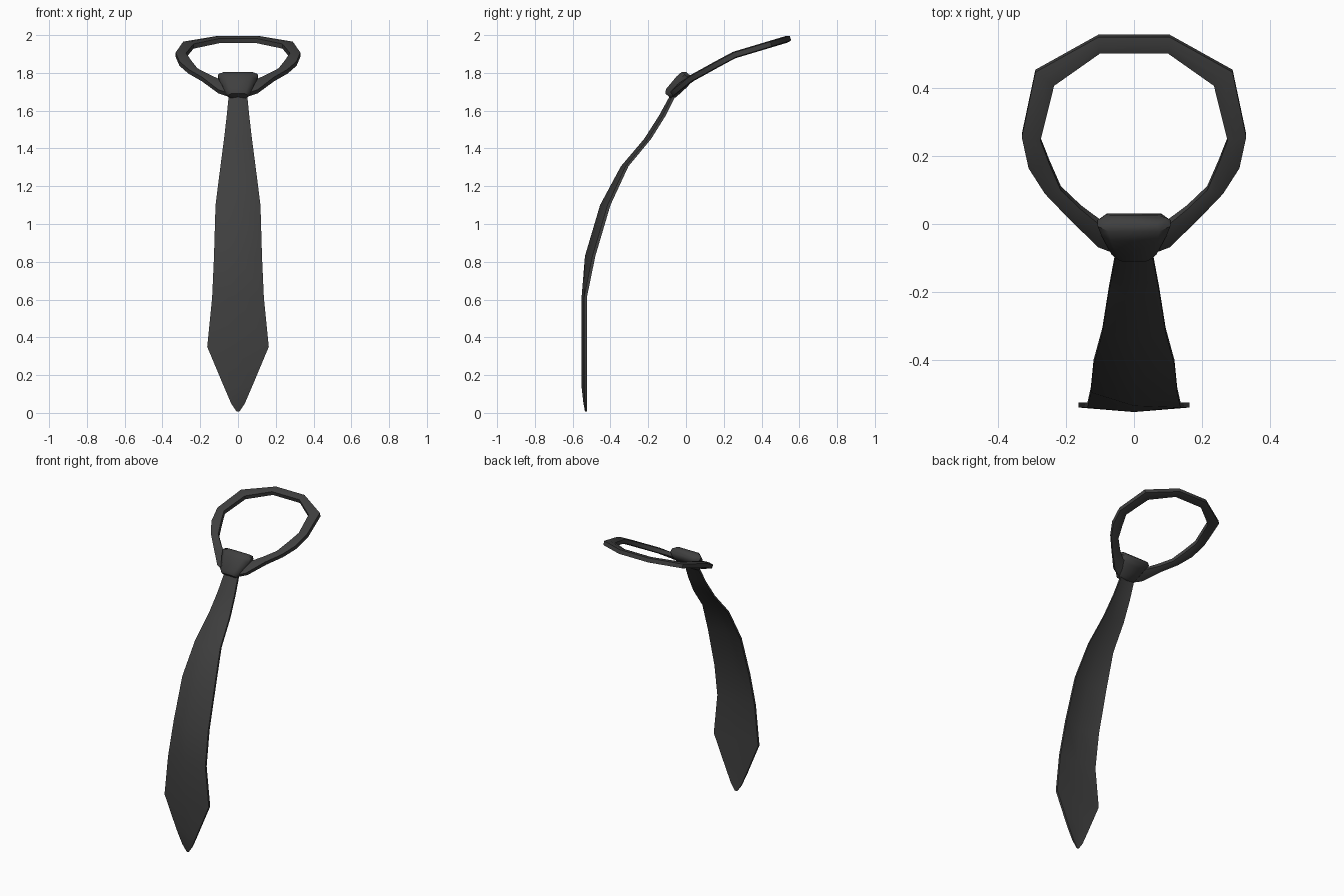
import bpy, bmesh, math
from mathutils import Vector

if "Cube" in bpy.data.objects:
    bpy.data.objects.remove(bpy.data.objects["Cube"])

mat = bpy.data.materials.new("dark_cloth")
mat.diffuse_color = (0.05, 0.05, 0.05, 1)
mat.use_nodes = True
mat.node_tree.nodes["Principled BSDF"].inputs["Base Color"].default_value = mat.diffuse_color


def loft(name, rings, closed=False, angle=40):
    """Skin a list of equal-length point rings; cap the ends unless closed."""
    bm = bmesh.new()
    vs = [[bm.verts.new(p) for p in r] for r in rings]
    n, m = len(vs), len(vs[0])
    for i in range(n if closed else n - 1):
        a, b = vs[i], vs[(i + 1) % n]
        for j in range(m):
            k = (j + 1) % m
            bm.faces.new((a[j], a[k], b[k], b[j]))
    if not closed:
        bm.faces.new(vs[0])
        bm.faces.new(vs[-1])
    bmesh.ops.recalc_face_normals(bm, faces=bm.faces)
    me = bpy.data.meshes.new(name)
    bm.to_mesh(me)
    bm.free()
    me.materials.append(mat)
    ob = bpy.data.objects.new(name, me)
    bpy.context.collection.objects.link(ob)
    bpy.context.view_layer.objects.active = ob
    ob.select_set(True)
    bpy.ops.object.shade_smooth_by_angle(angle=math.radians(angle))
    ob.select_set(False)
    return ob


# Blade: z, front ridge y, rear edge y, half width
blade = [(1.74, -0.045, -0.015, 0.045), (1.67, -0.09, -0.06, 0.05),
         (1.57, -0.145, -0.11, 0.06), (1.45, -0.222, -0.185, 0.074),
         (1.305, -0.345, -0.305, 0.093), (1.10, -0.455, -0.40, 0.119),
         (0.83, -0.535, -0.48, 0.127), (0.61, -0.553, -0.525, 0.137),
         (0.35, -0.553, -0.525, 0.163), (0.14, -0.553, -0.525, 0.075),
         (0.05, -0.543, -0.525, 0.036), (0.008, -0.535, -0.525, 0.008)]
rings = []
for z, yf, yb, w in blade:
    t = min(0.022, (yb - yf) * 0.75)
    ye = yb - min(0.016, t * 0.7)
    rings.append([(-w, ye, z), (0, yf, z), (w, ye, z),
                  (w, yb, z), (0, yf + t, z), (-w, yb, z)])
loft("blade", rings)

# Neck loop: outer x, y and inner x, y for the right half, front to back
half = [(0.04, -0.085, 0.04, -0.015), (0.105, -0.06, 0.10, 0.005),
        (0.19, 0.02, 0.155, 0.048), (0.262, 0.095, 0.215, 0.105),
        (0.31, 0.17, 0.248, 0.18), (0.33, 0.26, 0.275, 0.25),
        (0.29, 0.45, 0.235, 0.41), (0.105, 0.553, 0.10, 0.505)]
path = half + [(-a, b, -c, d) for a, b, c, d in reversed(half)]
slope = [(-0.09, 1.675), (-0.06, 1.702), (0.0, 1.755), (0.25, 1.893), (0.56, 1.986)]


def height(y):
    for (y0, z0), (y1, z1) in zip(slope, slope[1:]):
        if y <= y1:
            break
    return z0 + (y - y0) * (z1 - z0) / (y1 - y0)


rings = []
for ox, oy, ix, iy in path:
    o, i = Vector((ox, oy, height(oy))), Vector((ix, iy, height(iy)))
    c = (o + i) / 2
    s = (height(c.y + 0.02) - height(c.y - 0.02)) / 0.04
    n = Vector((0, -s, 1)).normalized()
    rings.append([o + n * .013, c + n * .018, i + n * .013,
                  i - n * .013, c - n * .018, o - n * .013])
loft("neck_loop", rings, closed=True)

# Knot: centre y, z, half width, half depth along the tilted axis
knot = [(-0.095, 1.678, 0.05, 0.02), (-0.08, 1.692, 0.066, 0.034),
        (-0.02, 1.755, 0.097, 0.04), (0.004, 1.782, 0.107, 0.035),
        (0.014, 1.793, 0.096, 0.016)]
front = Vector((0, -0.75, 0.66))
rings = []
for y, z, w, d in knot:
    c, x = Vector((0, y, z)), Vector((w, 0, 0))
    rings.append([c - x - front * d * .3, c - x + front * d * .4,
                  c - x * .7 + front * d, c + x * .7 + front * d,
                  c + x + front * d * .4, c + x - front * d * .3,
                  c + x * .75 - front * d, c - x * .75 - front * d])
loft("knot", rings, angle=50)
